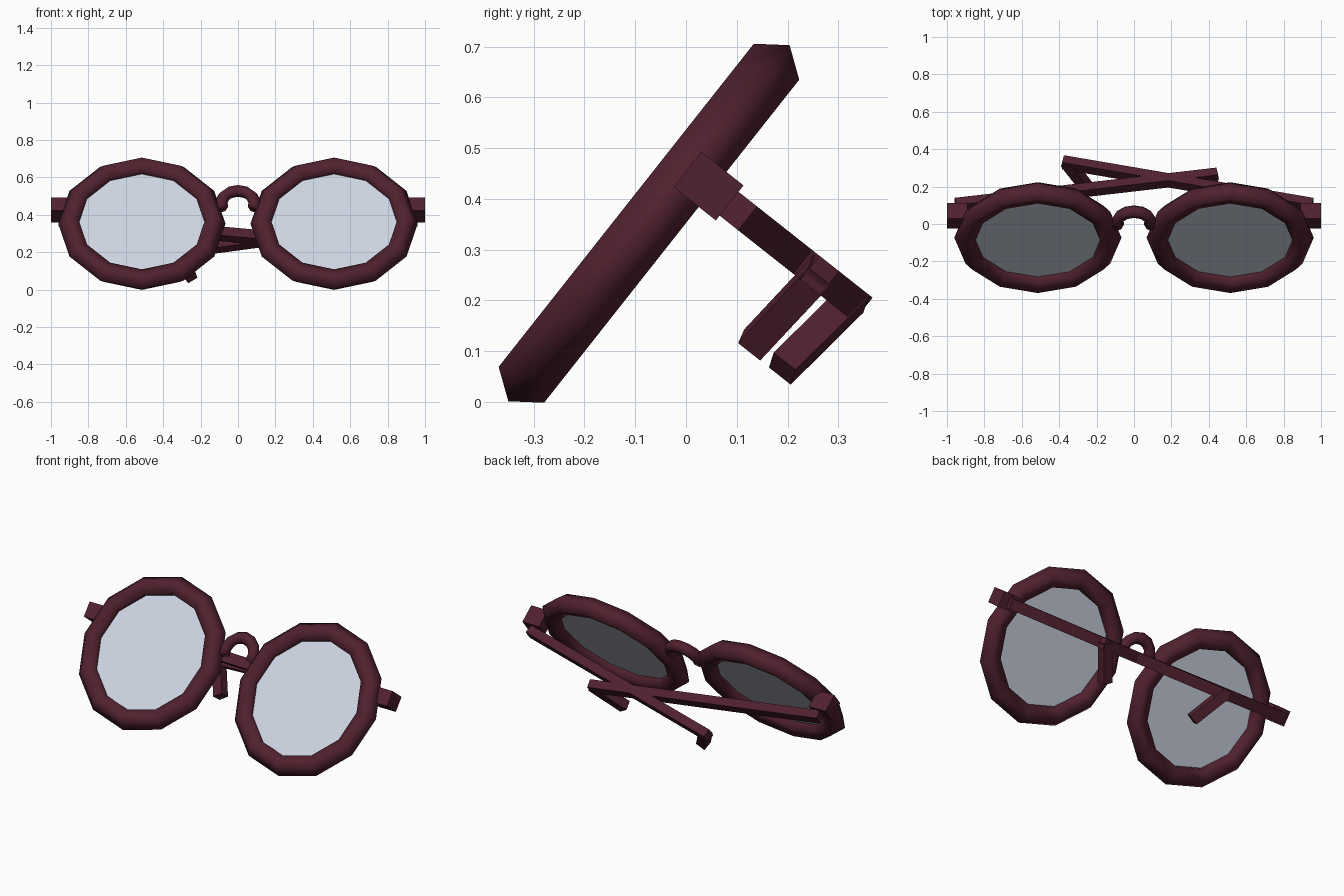
import bpy, bmesh, math
from mathutils import Matrix, Vector

if "Cube" in bpy.data.objects:
    bpy.data.objects.remove(bpy.data.objects["Cube"])

# Local frame: X = width, Y = backwards from the lenses, Z = up in the lens plane
TILT = Matrix.Translation((0, -0.073, 0.352)) @ Matrix.Rotation(math.radians(-38.3), 4, 'X')


def material(name, colour):
    m = bpy.data.materials.new(name)
    m.diffuse_color = (*colour, 1)
    m.use_nodes = True
    m.node_tree.nodes["Principled BSDF"].inputs["Base Color"].default_value = m.diffuse_color
    return m


FRAME = material("dark_red_plastic", (0.08, 0.015, 0.027))
GLASS = material("pale_glass", (0.62, 0.67, 0.77))


def finish(name, bm, mat, smooth=False):
    bmesh.ops.recalc_face_normals(bm, faces=bm.faces)
    me = bpy.data.meshes.new(name)
    bm.to_mesh(me)
    bm.free()
    me.transform(TILT)
    me.materials.append(mat)
    for p in me.polygons:
        p.use_smooth = smooth
    ob = bpy.data.objects.new(name, me)
    bpy.context.collection.objects.link(ob)
    return ob


def tube_arc(name, cx, cz, R, r, a0, a1, steps, sides):
    """Round tube swept along an arc in the lens plane (closed for a full turn)."""
    bm = bmesh.new()
    full = abs(a1 - a0) >= 360
    rings = []
    for i in range(steps if full else steps + 1):
        a = math.radians(a0 + (a1 - a0) * i / steps)
        ring = []
        for k in range(sides):
            b = math.tau * k / sides
            d = R + r * math.cos(b)
            ring.append(bm.verts.new((cx + d * math.cos(a), r * math.sin(b), cz + d * math.sin(a))))
        rings.append(ring)
    for i in range(steps):
        p, q = rings[i], rings[(i + 1) % len(rings)]
        for k in range(sides):
            n = (k + 1) % sides
            bm.faces.new((p[k], p[n], q[n], q[k]))
    if not full:
        bm.faces.new(rings[0])
        bm.faces.new(rings[-1])
    return finish(name, bm, FRAME, True)


def beam(name, p, q, side, w, h):
    """Square bar from p to q; w is measured along side, h across it."""
    p, q = Vector(p), Vector(q)
    d = (q - p).normalized()
    s = Vector(side)
    s = (s - d * s.dot(d)).normalized()
    t = d.cross(s)
    rot = Matrix((d, s, t)).transposed().to_4x4()
    bm = bmesh.new()
    bmesh.ops.create_cube(bm, size=1, matrix=Matrix.Translation((p + q) / 2) @ rot
                          @ Matrix.Diagonal(((q - p).length, w, h, 1)))
    return finish(name, bm, FRAME)


# side sign, depth of the folded arm's end, reach of the arm across the middle
for label, s, end_y, reach in (("left", -1, 0.325, 0.425), ("right", 1, 0.408, 0.36)):
    # Rim
    tube_arc(label + "_rim", s * 0.514, 0, 0.387, 0.06, 0, 360, 12, 5)

    # Lens
    bm = bmesh.new()
    bmesh.ops.create_circle(bm, cap_ends=True, segments=12, radius=0.375,
                            matrix=Matrix.Translation((s * 0.514, 0, 0)) @ Matrix.Rotation(math.pi / 2, 4, 'X'))
    finish(label + "_lens", bm, GLASS)

    # Hinge block
    beam(label + "_hinge", (s * 0.89, 0.047, 0.13), (s, 0.047, 0.13), (0, 1, 0), 0.106, 0.088)

    # Folded arm
    start = Vector((s * 0.955, 0.122, 0.128))
    end = Vector((-s * reach, end_y, 0.128))
    along = (end - start).normalized()
    beam(label + "_arm", start, end + along * 0.02, (0, 1, 0), 0.05, 0.06)

    # Ear tip, bent down and back in the plane of the arm
    top = end + Vector((0, 0, 0.01))
    beam(label + "_ear_tip", top, top - along * 0.115 + Vector((0, 0, -0.2)),
         along.cross(Vector((0, 0, 1))), 0.056, 0.058)

# Nose bridge
tube_arc("nose_bridge", 0, 0.134, 0.09, 0.034, -20, 200, 8, 6)
